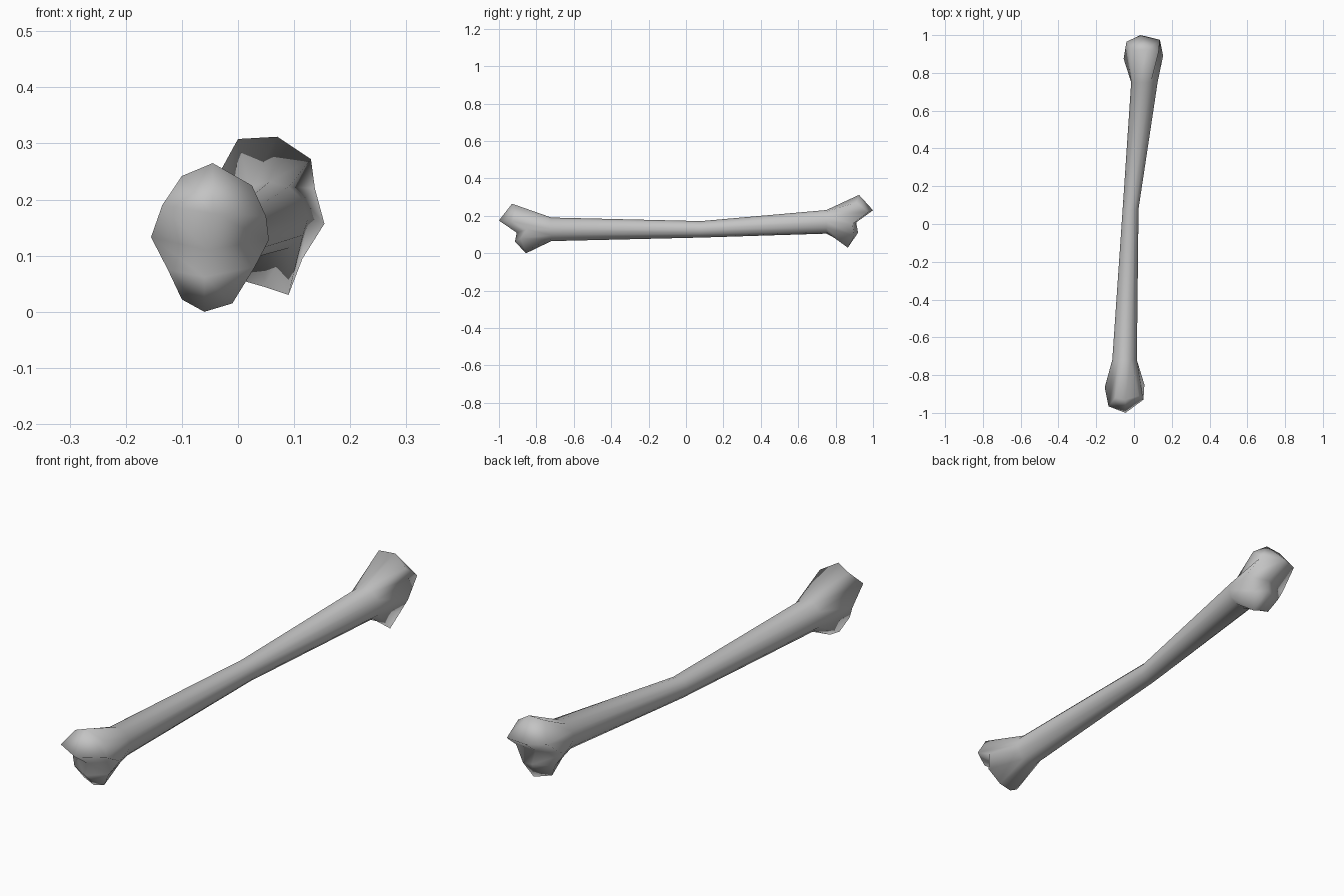
import bpy
import bmesh
from math import cos, sin, radians

cube = bpy.data.objects.get("Cube")
if cube:
    bpy.data.objects.remove(cube, do_unlink=True)

grey = bpy.data.materials.new("bone_grey")
grey.use_nodes = True
colour = (0.55, 0.55, 0.55, 1)
grey.diffuse_color = colour
grey.node_tree.nodes["Principled BSDF"].inputs["Base Color"].default_value = colour

# Shaft sections: centre x, y, centre z, radius x, radius z
SHAFT = [
    (-0.05, -0.72, 0.128, 0.065, 0.063),
    (-0.018, 0.08, 0.128, 0.042, 0.044),
    (0.055, 0.75, 0.168, 0.07, 0.063),
]

# Knuckle grids, from the top row down: left, middle and right points
FRONT_KNUCKLE = [
    [(-0.10, -0.92, 0.242), (-0.045, -0.93, 0.265), (0.025, -0.91, 0.225)],
    [(-0.135, -0.965, 0.19), (-0.045, -1.0, 0.175), (0.05, -0.93, 0.17)],
    [(-0.155, -0.865, 0.133), (-0.055, -0.905, 0.11), (0.055, -0.85, 0.128)],
    [(-0.125, -0.89, 0.075), (-0.06, -0.915, 0.062), (0.03, -0.885, 0.08)],
    [(-0.10, -0.86, 0.022), (-0.06, -0.855, 0.0), (-0.01, -0.86, 0.015)],
]
BACK_KNUCKLE = [
    [(0.0, 0.92, 0.308), (0.07, 0.925, 0.312), (0.13, 0.91, 0.272)],
    [(-0.04, 0.965, 0.235), (0.035, 1.0, 0.23), (0.137, 0.975, 0.22)],
    [(-0.055, 0.875, 0.165), (0.05, 0.91, 0.165), (0.154, 0.89, 0.157)],
    [(-0.02, 0.885, 0.11), (0.06, 0.92, 0.11), (0.115, 0.90, 0.095)],
    [(0.01, 0.86, 0.055), (0.045, 0.865, 0.045), (0.09, 0.865, 0.03)],
]

bm = bmesh.new()


def shaft_ring(x, y, z, rx, rz):
    angles = [radians(120 - 30 * i) for i in range(12)]
    return [bm.verts.new((x + rx * cos(a), y, z + rz * sin(a))) for a in angles]


def knuckle(rows):
    """Fill the two-lobed end and return its rim, clockwise from upper left."""
    grid = [[bm.verts.new(p) for p in row] for row in rows]
    for upper, lower in zip(grid, grid[1:]):
        for i in range(2):
            bm.faces.new((upper[i], upper[i + 1], lower[i + 1], lower[i]))
    inner = grid[1:-1]
    return (grid[0] + [r[-1] for r in inner]
            + grid[-1][::-1] + [r[0] for r in reversed(inner)])


# Join the front knuckle, the shaft and the back knuckle
rings = [knuckle(FRONT_KNUCKLE)]
rings += [shaft_ring(*section) for section in SHAFT]
rings.append(knuckle(BACK_KNUCKLE))
for a, b in zip(rings, rings[1:]):
    n = len(a)
    for i in range(n):
        j = (i + 1) % n
        bm.faces.new((a[i], a[j], b[j], b[i]))

bmesh.ops.recalc_face_normals(bm, faces=bm.faces[:])
for face in bm.faces:
    face.smooth = True

mesh = bpy.data.meshes.new("bone")
bm.to_mesh(mesh)
bm.free()
mesh.materials.append(grey)
bone = bpy.data.objects.new("bone", mesh)
bpy.context.collection.objects.link(bone)
